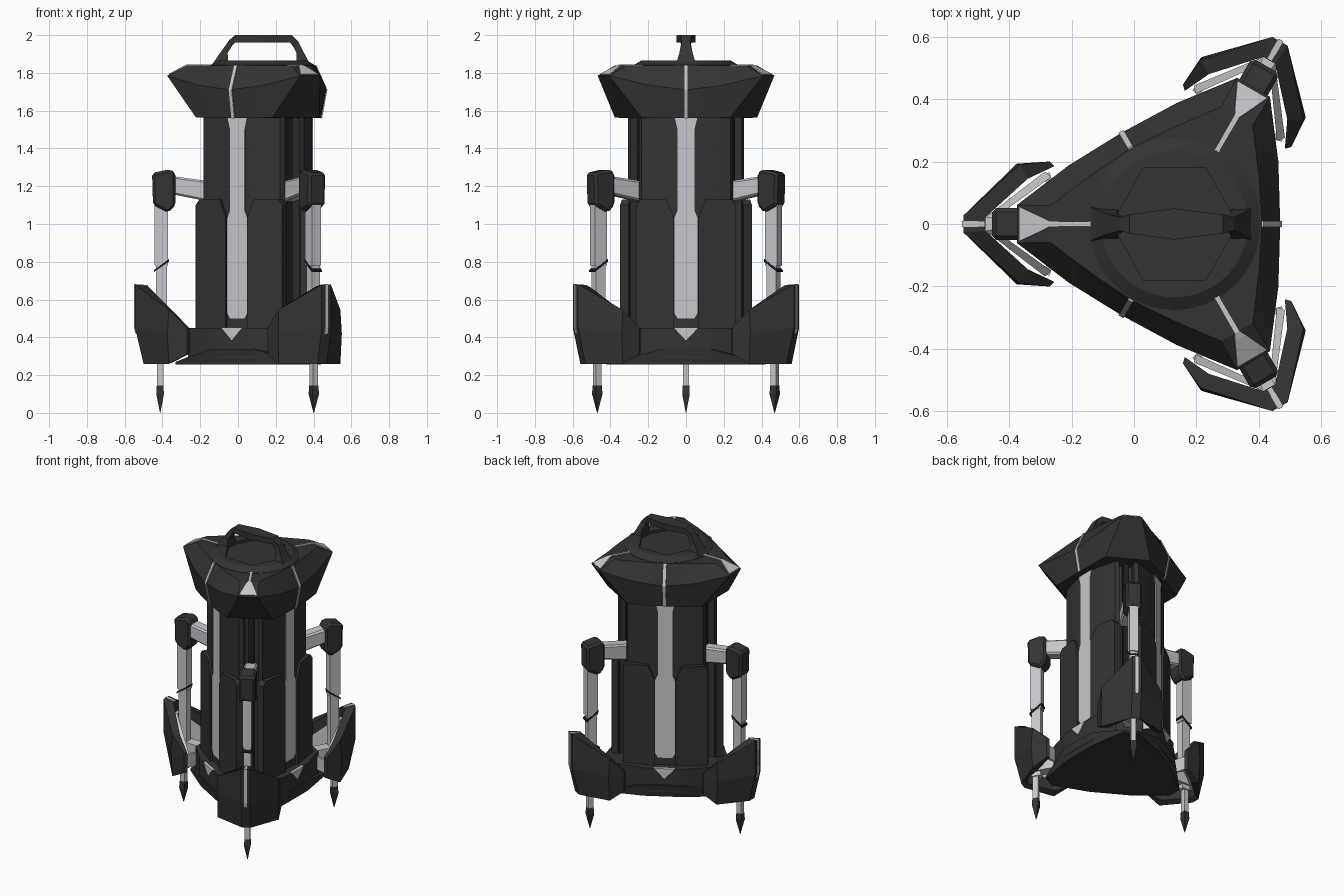
import bpy, bmesh, math

if "Cube" in bpy.data.objects:
    bpy.data.objects.remove(bpy.data.objects["Cube"])

CX = 0.13                      # x of the three-fold axis
FACES = (0, 120, 240)          # directions of the flat sides
CORNERS = (60, 180, 300)       # directions of the legs


def material(name, v):
    m = bpy.data.materials.new(name)
    m.diffuse_color = (*v, 1)
    m.use_nodes = True
    m.node_tree.nodes["Principled BSDF"].inputs["Base Color"].default_value = m.diffuse_color
    return m


DARK = material("charcoal", (0.033, 0.033, 0.034))
LIGHT = material("light_grey", (0.58, 0.58, 0.61))
BLACK = material("black", (0.012, 0.012, 0.013))


def place(ang, a, b, z):
    """a = outward, b = sideways, in the direction of ang."""
    t = math.radians(ang)
    return (CX + a * math.cos(t) - b * math.sin(t), a * math.sin(t) + b * math.cos(t), z)


def loft(name, sections, mat, angles=(0,), mirror=False, bevel=0, smooth=25):
    """Skin rings of (a, b, z) points with end caps, repeated round the axis."""
    bm = bmesh.new()
    for ang in angles:
        for s in ((1, -1) if mirror else (1,)):
            rings = [[bm.verts.new(place(ang, a, s * b, z)) for a, b, z in r] for r in sections]
            n = len(rings[0])
            for r, q in zip(rings, rings[1:]):
                for i in range(n):
                    j = (i + 1) % n
                    bm.faces.new((r[i], r[j], q[j], q[i]))
            bm.faces.new(rings[0][::-1])
            bm.faces.new(rings[-1])
    bmesh.ops.recalc_face_normals(bm, faces=bm.faces)
    me = bpy.data.meshes.new(name)
    bm.to_mesh(me)
    bm.free()
    me.materials.append(mat)
    ob = bpy.data.objects.new(name, me)
    bpy.context.collection.objects.link(ob)
    if bevel:
        mod = ob.modifiers.new("bevel", 'BEVEL')
        mod.width = bevel
        mod.segments = 1
    if smooth:
        bpy.ops.object.select_all(action='DESELECT')
        ob.select_set(True)
        bpy.context.view_layer.objects.active = ob
        bpy.ops.object.shade_smooth_by_angle(angle=math.radians(smooth))
    return ob


def ring(half, channel=()):
    """Closed three-sided ring; half = (lateral, distance, z) from side middle to end."""
    out = []
    for f in FACES:
        side = [(d, -l, z) for l, d, z in reversed(half)] + [(d, l, z) for l, d, z in half if l]
        for a, b, z in side:
            x, y, z = place(f, a, b, z)
            out.append((x - CX, y, z))
        for a, b, z in channel:
            x, y, z = place(f + 60, a, b, z)
            out.append((x - CX, y, z))
    return out


def prism(name, half, z0, z1, mat, channel=()):
    return loft(name, [ring([(l, d, z) for l, d in half], [(a, b, z) for a, b in channel])
                       for z in (z0, z1)], mat)


def ribbon(name, path, mat, angles, t=0.005):
    """Thin strip laid along (a, z, half width)."""
    secs = []
    for i, (a, z, w) in enumerate(path):
        p, q = path[max(i - 1, 0)], path[min(i + 1, len(path) - 1)]
        da, dz = q[0] - p[0], q[1] - p[1]
        L = math.hypot(da, dz)
        na, nz = -dz / L, da / L
        secs.append([(a + na * k, b, z + nz * k) for k, b in ((-.012, -w), (-.012, w), (t, w), (t, -w))])
    return loft(name, secs, mat, angles, smooth=0)


def column(name, rows, mat, angles=CORNERS, **kw):
    """Upright box stack from (a0, a1, half width, z) rows."""
    return loft(name, [[(a0, -w, z), (a1, -w, z), (a1, w, z), (a0, w, z)]
                       for a0, a1, w, z in rows], mat, angles, **kw)


# central column with a recessed channel at each corner
prism("body", [(.07, .262), (.235, .22)], .3, 1.6, DARK,
      [(.3135, -.045), (.25, -.04), (.25, .04), (.3135, .045)])
column("corner_rail", [(.24, .285, .018, .4), (.24, .285, .018, 1.6)], BLACK)

# raised lower panels, either side of each stripe
outline = [(.066, .43), (.066, 1.04), (.105, 1.13), (.24, 1.13), (.265, 1.10), (.265, .43)]
loft("lower_panel", [[(.278 - .14 * (l - .065) - k, l, z) for l, z in outline] for k in (0, .05)],
     DARK, FACES, mirror=True, smooth=0)
ribbon("body_stripe", [(.262, 1.565, .06), (.262, 1.5, .045), (.262, 1.07, .045),
                       (.262, 1.03, .062), (.262, .53, .062), (.262, .5, .045)], LIGHT, FACES)

# base block and flared skirt
prism("base_block", [(.13, .32), (.17, .305), (.3, .27)], .29, .45, DARK)
loft("base_skirt", [ring([(.13, .31, .255), (.375, .27, .255)]),
                    ring([(.13, .328, .338), (.375, .27, .27)]),
                    ring([(.10, .2, .345), (.2, .2, .345)])], DARK, smooth=0)
ribbon("base_marker", [(.32, .452, .065), (.32, .385, .002)], LIGHT, FACES)

# cap
loft("cap", [ring([(0, .31, 1.56), (.13, .308, 1.56), (.235, .30, 1.565)]),
             ring([(0, .338, 1.71), (.2, .332, 1.735), (.407, .305, 1.785)]),
             ring([(0, .28, 1.84), (.15, .27, 1.84), (.316, .25, 1.84)])], DARK)
ribbon("cap_seam", [(.28, 1.84, .009), (.338, 1.71, .009), (.31, 1.56, .009)], LIGHT, FACES)
ribbon("cap_corner_mark", [(.26, 1.84, .008), (.40, 1.84, .009), (.42, 1.831, .02),
                           (.495, 1.79, .055)], LIGHT, CORNERS)


# top disc with a six-sided pocket
def circle(r, z):
    return [(r * math.cos(i * math.tau / 48), r * math.sin(i * math.tau / 48), z) for i in range(48)]


disc = loft("top_disc", [circle(.275, 1.82), circle(.275, 1.842), circle(.235, 1.866)], DARK, smooth=20)
hexa = [(.1, .18), (-.1, .18), (-.2, 0), (-.1, -.18), (.1, -.18), (.2, 0)]
cutter = loft("pocket_cutter", [[(x, y, z) for x, y in hexa] for z in (1.848, 1.9)], DARK, smooth=0)
cutter.hide_render = True
cutter.hide_viewport = True
mod = disc.modifiers.new("pocket", 'BOOLEAN')
mod.operation = 'DIFFERENCE'
mod.object = cutter

# carrying handle
bar = [(-.14, 1.84, -.05, 1.84, .055), (-.095, 1.905, -.055, 1.905, .035),
       (-.045, 1.975, -.03, 1.945, .022), (-.015, 2.0, -.015, 1.962, .03),
       (.125, 2.0, .125, 1.962, .05), (.285, 2.0, .275, 1.962, .03),
       (.32, 1.965, .295, 1.935, .022), (.35, 1.905, .31, 1.905, .035), (.385, 1.84, .31, 1.84, .055)]
loft("handle", [[(x0 - CX, -w, z0), (x0 - CX, w, z0), (x1 - CX, w, z1), (x1 - CX, -w, z1)]
                for x0, z0, x1, z1, w in bar], DARK, smooth=0)

# upper arms and knees
loft("upper_arm", [[(a, -.04, z0), (a, .04, z0), (a, .04, z1), (a, -.04, z1)]
                   for a, z0, z1 in ((.27, 1.115, 1.225), (.49, 1.16, 1.255))], LIGHT, CORNERS,
     bevel=.01, smooth=0)
knee = [(.585, 1.27), (.49, 1.29), (.46, 1.27), (.46, 1.10), (.50, 1.06), (.58, 1.10)]
loft("knee", [[(a, b, z) for a, z in knee] for b in (-.052, .052)], DARK, CORNERS, bevel=.014, smooth=0)

# struts, seams and spikes
column("upper_strut", [(.50, .572, .028, .78), (.50, .572, .028, 1.1)], LIGHT)
loft("strut_seam", [[(.496, b, .815), (.576, b, .755), (.576, b, .745), (.496, b, .80)]
                    for b in (-.031, .031)], BLACK, CORNERS, smooth=0)
column("lower_strut", [(.505, .565, .024, .3), (.505, .565, .024, .8)], LIGHT)
column("spike_shaft", [(.525, .56, .016, .13), (.525, .56, .016, .32)], LIGHT)
column("spike_tip", [(.541, .543, .001, 0), (.522, .563, .02, .1), (.525, .56, .018, .145)], DARK, smooth=0)

# chevron foot shields
half = [[(.40, .2, .45), (.40, .2, .42), (.40, .2, .31), (.385, .185, .315), (.385, .185, .445)],
        [(.495, .19, .545), (.505, .193, .42), (.495, .19, .26), (.47, .145, .27), (.47, .145, .535)],
        [(.675, .028, .68), (.675, .028, .45), (.63, .028, .26), (.605, .022, .28), (.605, .022, .67)]]
sections = half + [[(a, -b, z) for a, b, z in s] for s in reversed(half)]
loft("foot_shield", sections, DARK, CORNERS, smooth=0)
ribbon("shield_stripe", [(.607, .672, .009), (.675, .68, .009), (.675, .45, .009), (.668, .42, .009)],
       LIGHT, CORNERS)

# light liner inside each shield, and the strut joining it to the base
lin = [[(.415, .168, .42), (.415, .168, .34), (.395, .15, .34), (.395, .15, .42)],
       [(.605, .022, .60), (.605, .022, .33), (.578, .018, .33), (.578, .018, .60)]]
loft("shield_liner", lin + [[(a, -b, z) for a, b, z in s] for s in reversed(lin)], LIGHT, CORNERS, smooth=0)
column("foot_arm", [(.36, .6, .035, .33), (.36, .6, .035, .43)], LIGHT, smooth=0)
loft("foot_bracket", [[(.37, .06, z), (.385, .085, z), (.425, .16, z), (.40, .165, z)] for z in (.33, .42)],
     LIGHT, CORNERS, mirror=True, smooth=0)
